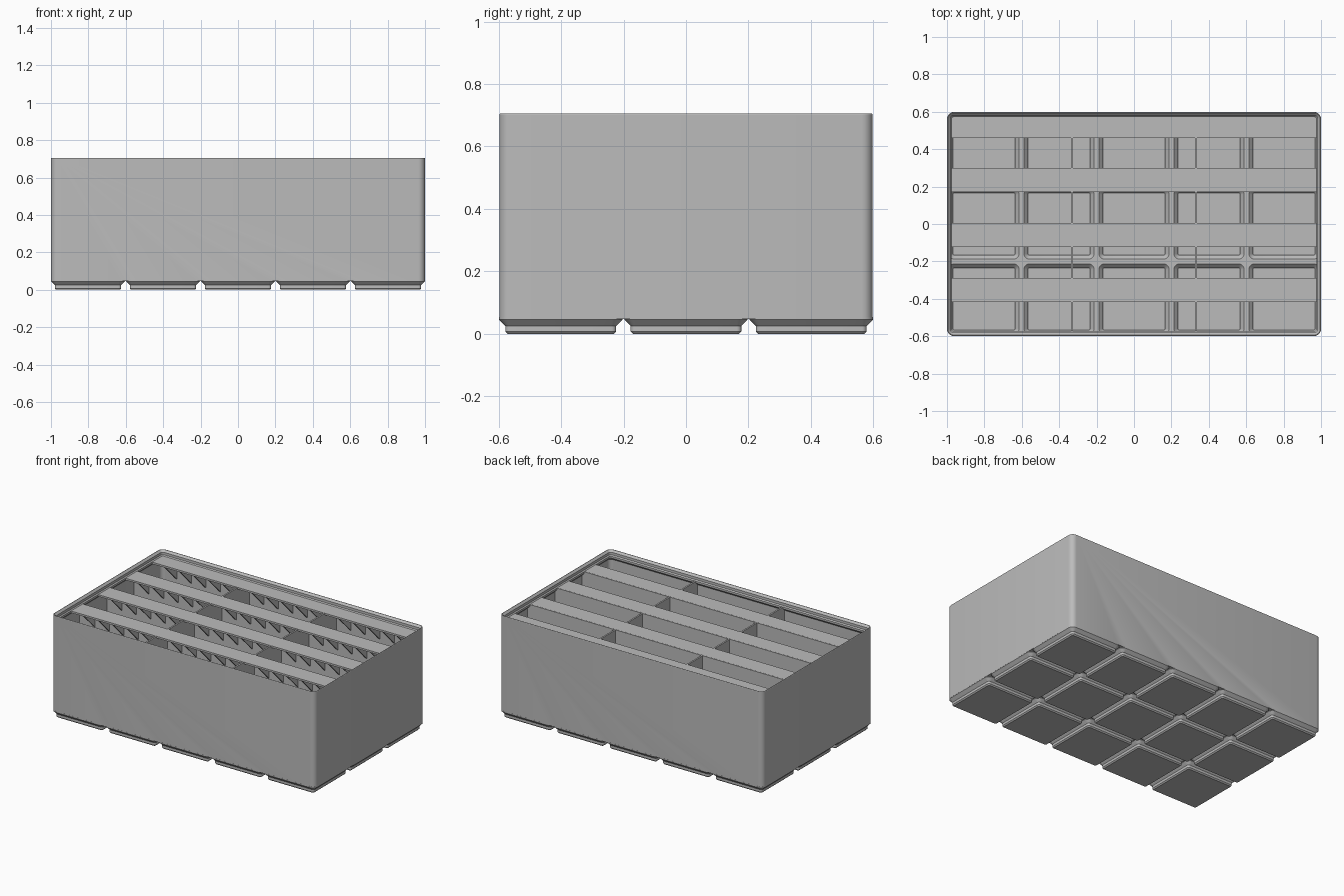
import bpy, bmesh, math

cube = bpy.data.objects.get("Cube")
if cube:
    bpy.data.objects.remove(cube, do_unlink=True)

# Main dimensions
HX, HY, RADIUS = 1.0, 0.598, 0.036
PITCH, COLS, ROWS = 0.401, 5, 3
FLOOR, TAB_TOP, TOP = 0.06, 0.668, 0.705
INNER_X, INNER_Y, WALL = 0.991, 0.589, 0.011
TAB_DEPTH, FINS = 0.128, 5

grey = bpy.data.materials.new("light_grey_plastic")
grey.use_nodes = True
grey.diffuse_color = (0.5, 0.5, 0.5, 1)
grey.node_tree.nodes["Principled BSDF"].inputs["Base Color"].default_value = (0.5, 0.5, 0.5, 1)


def ring(bm, cx, cy, hx, hy, r, z, steps=6):
    """Rounded rectangle of vertices."""
    verts = []
    for k, (sx, sy) in enumerate(((1, 1), (-1, 1), (-1, -1), (1, -1))):
        for i in range(steps + 1):
            a = (k + i / steps) * math.pi / 2
            verts.append(bm.verts.new((cx + sx * (hx - r) + r * math.cos(a),
                                       cy + sy * (hy - r) + r * math.sin(a), z)))
    return verts


def loft(bm, rings):
    """Closed skin through a list of rings."""
    n = len(rings[0])
    bm.faces.new(rings[0][::-1])
    for a, b in zip(rings, rings[1:]):
        for i in range(n):
            j = (i + 1) % n
            bm.faces.new((a[i], a[j], b[j], b[i]))
    bm.faces.new(rings[-1])


def box(bm, x0, x1, y0, y1, z0, z1):
    prism(bm, [(y0, z0), (y1, z0), (y1, z1), (y0, z1)], x0, x1)


def prism(bm, profile, x0, x1):
    """Extrude a (y, z) profile along x."""
    loft(bm, [[bm.verts.new((x, y, z)) for y, z in profile] for x in (x0, x1)])


def finish(bm, name):
    bmesh.ops.recalc_face_normals(bm, faces=bm.faces)
    mesh = bpy.data.meshes.new(name)
    bm.to_mesh(mesh)
    bm.free()
    mesh.materials.append(grey)
    obj = bpy.data.objects.new(name, mesh)
    bpy.context.collection.objects.link(obj)
    return obj


def boolean(obj, tool, operation):
    """Apply a boolean and drop the tool."""
    mod = obj.modifiers.new("bool", 'BOOLEAN')
    mod.object, mod.operation, mod.solver = tool, operation, 'EXACT'
    graph = bpy.context.evaluated_depsgraph_get()
    mesh = bpy.data.meshes.new_from_object(obj.evaluated_get(graph))
    obj.modifiers.clear()
    obj.data = mesh
    bpy.data.objects.remove(tool, do_unlink=True)


def cells(name, profile):
    """One lofted block per grid cell, from (half size, radius, height) steps."""
    bm = bmesh.new()
    for i in range(COLS):
        for j in range(ROWS):
            cx, cy = (i - (COLS - 1) / 2) * PITCH, (j - (ROWS - 1) / 2) * PITCH
            loft(bm, [ring(bm, cx, cy, h, h, r, z) for h, r, z in profile])
    return finish(bm, name)


row_walls = [-INNER_Y / 2, 0, INNER_Y / 2]
column_walls = [-INNER_X / 3, INNER_X / 3]


def row_dividers(name, z0):
    bm = bmesh.new()
    for y in row_walls:
        box(bm, -0.995, 0.995, y - WALL / 2, y + WALL / 2, z0, TAB_TOP)
    return finish(bm, name)


def column_dividers(name, z0):
    bm = bmesh.new()
    for x in column_walls:
        box(bm, x - WALL / 2, x + WALL / 2, -0.593, 0.593, z0, TAB_TOP - 0.001)
    return finish(bm, name)


# Outer shell with stacking lip: (inset, height) from outside bottom to inside floor
bm = bmesh.new()
section = [(0, 0.048), (0, TOP - 0.003), (0.002, TOP), (0.005, TOP), (0.018, 0.692),
           (0.018, 0.675), (0.0248, TAB_TOP), (0.0248, 0.655), (0.009, 0.639), (0.009, FLOOR)]
loft(bm, [ring(bm, 0, 0, HX - d, HY - d, RADIUS - d, z) for d, z in section])
shell = finish(bm, "bin_shell")

# Stepped feet under every cell
feet = cells("feet", [(0.17, 0.008, 0), (0.1775, 0.015, 0.0076), (0.1775, 0.015, 0.025),
                      (0.1975, 0.035, 0.045), (0.1975, 0.035, 0.053)])
boolean(shell, feet, 'UNION')

# Hollows inside the feet, leaving the divider walls standing
hollows = cells("hollows", [(0.166, 0.008, 0.011), (0.166, 0.008, 0.034),
                            (0.188, 0.03, 0.056), (0.188, 0.03, 0.08)])
hollows.hide_render = True
boolean(hollows, row_dividers("row_cut", -0.1), 'DIFFERENCE')
boolean(hollows, column_dividers("column_cut", -0.1), 'DIFFERENCE')
boolean(shell, hollows, 'DIFFERENCE')

# Compartment dividers
rows = row_dividers("row_dividers", 0.052)
columns = column_dividers("column_dividers", 0.052)

# Label shelves with triangular support fins
shelf_bm, fin_bm = bmesh.new(), bmesh.new()
backs = [y - WALL / 2 for y in row_walls] + [INNER_Y]
edges_x = [-INNER_X] + column_walls + [INNER_X]
for back in backs:
    front = back - TAB_DEPTH + (WALL if back < INNER_Y else 0)
    under = TAB_TOP - 0.012
    box(shelf_bm, -0.985, 0.985, front, min(back + WALL / 2, 0.583), under, TAB_TOP + 0.0005)
    for x0, x1 in zip(edges_x, edges_x[1:]):
        for k in range(1, FINS + 1):
            x = x0 + (x1 - x0) * k / (FINS + 1)
            prism(fin_bm, [(front + 0.002, under + 0.001), (back + 0.002, under + 0.001),
                           (back + 0.002, under - (back - front))], x - 0.005, x + 0.005)
shelves = finish(shelf_bm, "label_shelves")
fins = finish(fin_bm, "shelf_fins")

# Shading
bpy.ops.object.select_all(action='DESELECT')
for obj in (shell, rows, columns, shelves, fins):
    obj.select_set(True)
bpy.context.view_layer.objects.active = shell
bpy.ops.object.shade_smooth_by_angle(angle=math.radians(30))
